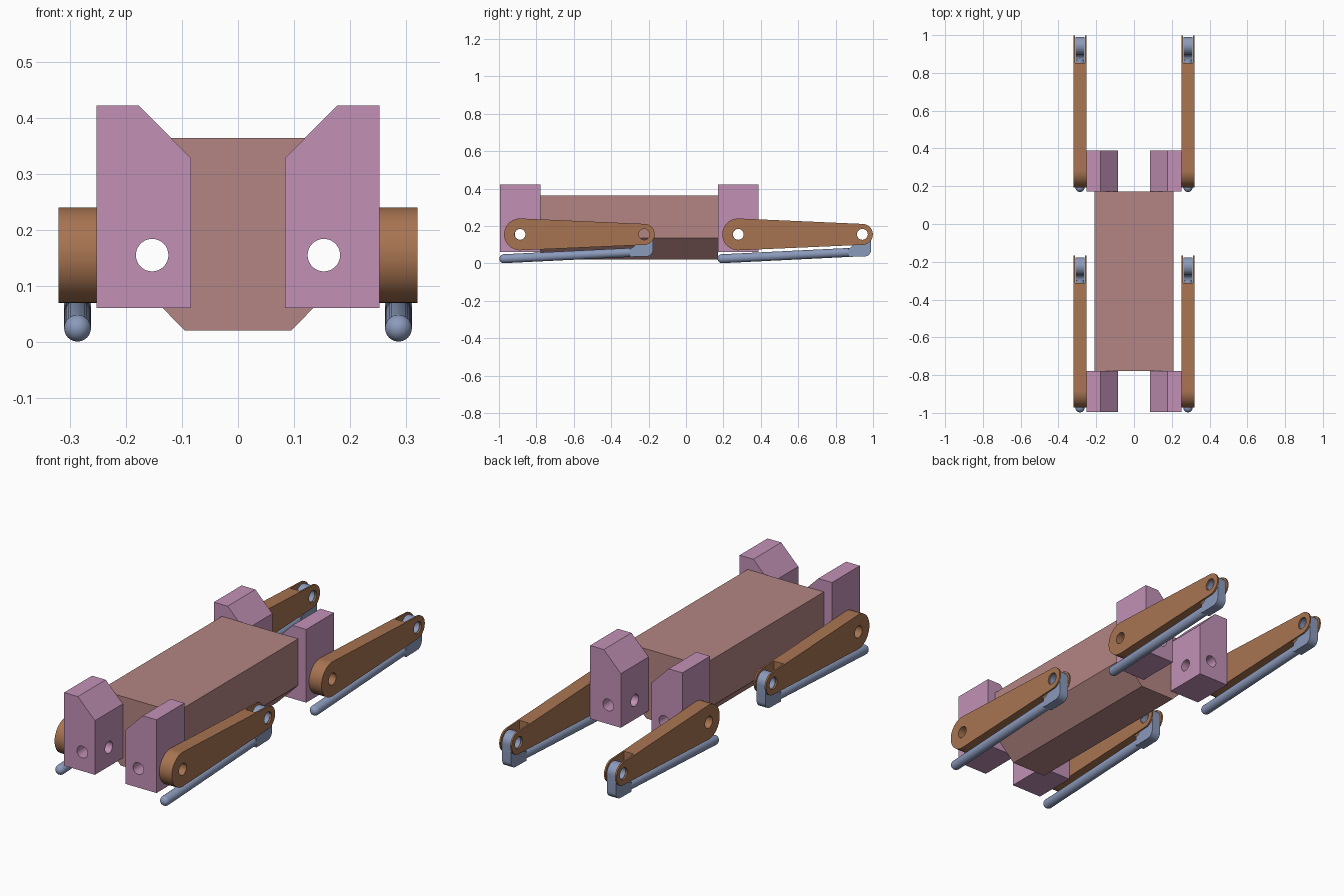
import bpy, bmesh, math
from mathutils import Vector, Matrix

if "Cube" in bpy.data.objects:
    bpy.data.objects.remove(bpy.data.objects["Cube"])


def material(name, rgb):
    m = bpy.data.materials.new(name)
    m.diffuse_color = (*rgb, 1)
    m.use_nodes = True
    m.node_tree.nodes["Principled BSDF"].inputs["Base Color"].default_value = m.diffuse_color
    return m


ROSE = material("dusty rose", (0.45, 0.235, 0.225))
MAUVE = material("mauve", (0.54, 0.285, 0.47))
COPPER = material("copper brown", (0.39, 0.175, 0.083))
STEEL = material("steel blue", (0.26, 0.325, 0.50))


def finish(name, bm, mat):
    bmesh.ops.recalc_face_normals(bm, faces=bm.faces)
    me = bpy.data.meshes.new(name)
    bm.to_mesh(me)
    bm.free()
    ob = bpy.data.objects.new(name, me)
    bpy.context.collection.objects.link(ob)
    if mat:
        me.materials.append(mat)
    return ob


def prism(name, outline, axis, a, b, mat=None):
    """Extrude a 2D outline along x (outline is y,z) or y (outline is x,z)."""
    bm = bmesh.new()
    pt = (lambda u, v: (a, u, v)) if axis == 'x' else (lambda u, v: (u, a, v))
    face = bm.faces.new([bm.verts.new(pt(u, v)) for u, v in outline])
    ext = bmesh.ops.extrude_face_region(bm, geom=[face])
    d = Vector((b - a, 0, 0)) if axis == 'x' else Vector((0, b - a, 0))
    bmesh.ops.translate(bm, vec=d,
                        verts=[g for g in ext['geom'] if isinstance(g, bmesh.types.BMVert)])
    return finish(name, bm, mat)


def arc(cu, cv, r, a0, a1, n):
    return [(cu + r * math.cos(a0 + (a1 - a0) * i / n),
             cv + r * math.sin(a0 + (a1 - a0) * i / n)) for i in range(n + 1)]


def circle(cu, cv, r, n=32):
    return arc(cu, cv, r, 0, math.tau, n)[:-1]


def cut(ob, cutters):
    """Subtract each cutter in turn, then delete it."""
    for c in cutters:
        mod = ob.modifiers.new("cut", 'BOOLEAN')
        mod.operation, mod.solver, mod.object = 'DIFFERENCE', 'EXACT', c
        dg = bpy.context.evaluated_depsgraph_get()
        me = bpy.data.meshes.new_from_object(ob.evaluated_get(dg))
        ob.modifiers.clear()
        ob.data = me
        bpy.data.objects.remove(c)


def smooth(ob):
    bpy.ops.object.select_all(action='DESELECT')
    ob.select_set(True)
    bpy.context.view_layer.objects.active = ob
    bpy.ops.object.shade_smooth_by_angle(angle=math.radians(30))


HOLE, PZ = 0.029, 0.155          # pivot hole radius and height
HX = 0.153                       # lengthwise hole offset
LX, LW = 0.286, 0.034            # leg centre and half width

# Body: box with bevelled underside and two lengthwise channels
body = prism("body", [(-0.095, 0.021), (0.095, 0.021), (0.208, 0.135), (0.208, 0.364),
                      (-0.208, 0.364), (-0.208, 0.135)], 'y', -0.778, 0.172, ROSE)
cut(body, [prism("cutter", circle(s * HX, PZ, HOLE), 'y', -1.2, 1.2) for s in (-1, 1)])
smooth(body)


def shoulder(label, s, y0, y1):
    yc = (y0 + y1) / 2
    outline = [(0.084, 0.061), (0.252, 0.061), (0.252, 0.422), (0.177, 0.422), (0.084, 0.328)]
    ob = prism(label + "_shoulder", [(s * x, z) for x, z in outline], 'y', y0, y1, MAUVE)
    cut(ob, [prism("cutter", circle(s * HX, PZ, HOLE), 'y', -1.2, 1.2),
             prism("cutter", circle(yc, PZ, HOLE), 'x', -0.5, 0.5)])
    smooth(ob)


def upper_leg(label, s, hip, knee):
    r1, r2 = 0.085, 0.056
    t = math.acos((r1 - r2) / (knee - hip))
    outline = (arc(hip, PZ, r1, t, math.tau - t, 36) + arc(knee, PZ, r2, -t, t, 28))
    ob = prism(label + "_upper_leg", outline, 'x', s * LX - LW, s * LX + LW, COPPER)
    # Fork slot at the knee, plus both pivot holes
    slot = [(knee - 0.09, -0.1), (knee + 0.2, -0.1), (knee + 0.2, 0.5), (knee - 0.09, 0.5)]
    cut(ob, [prism("cutter", slot, 'x', s * LX - 0.026, s * LX + 0.026),
             prism("cutter", circle(hip, PZ, HOLE), 'x', -0.5, 0.5),
             prism("cutter", circle(knee, PZ, HOLE), 'x', -0.5, 0.5)])
    smooth(ob)


def lower_leg(label, s, knee):
    # Knee bracket: eye on top, curved heel, short toe joining the rod
    outline = arc(knee, PZ, 0.047, 0, math.pi, 24)
    outline += [(knee - 0.047, PZ - 0.045)]
    outline += arc(knee - 0.075, PZ - 0.045, 0.028, 0, -math.pi / 2, 6)[1:]
    outline += [(knee - 0.075, PZ - 0.12)]
    outline += arc(knee + 0.012, PZ - 0.083, 0.035, -math.pi / 2, 0, 8)
    ob = prism(label + "_knee_bracket", outline, 'x', s * LX - 0.024, s * LX + 0.024, STEEL)
    cut(ob, [prism("cutter", circle(knee, PZ, HOLE), 'x', -0.5, 0.5)])
    smooth(ob)
    # Round-ended rod: a sphere stretched apart at its equator
    a = Vector((s * LX, knee - 0.75, 0.025))
    b = Vector((s * LX, knee - 0.04, 0.060))
    d = b - a
    bm = bmesh.new()
    bmesh.ops.create_uvsphere(bm, u_segments=32, v_segments=17, radius=0.024)
    for v in bm.verts:
        if v.co.z > 0:
            v.co.z += d.length
    bmesh.ops.transform(bm, verts=bm.verts,
                        matrix=Matrix.Translation(a) @ d.to_track_quat('Z', 'Y').to_matrix().to_4x4())
    smooth(finish(label + "_lower_leg", bm, STEEL))


# Four identical limbs
for end, y0, y1 in (("front", -0.995, -0.778), ("rear", 0.172, 0.388)):
    hip = (y0 + y1) / 2 - 0.001
    knee = hip + 0.664
    for side, s in (("left", -1), ("right", 1)):
        label = end + "_" + side
        shoulder(label, s, y0, y1)
        upper_leg(label, s, hip, knee)
        lower_leg(label, s, knee)
